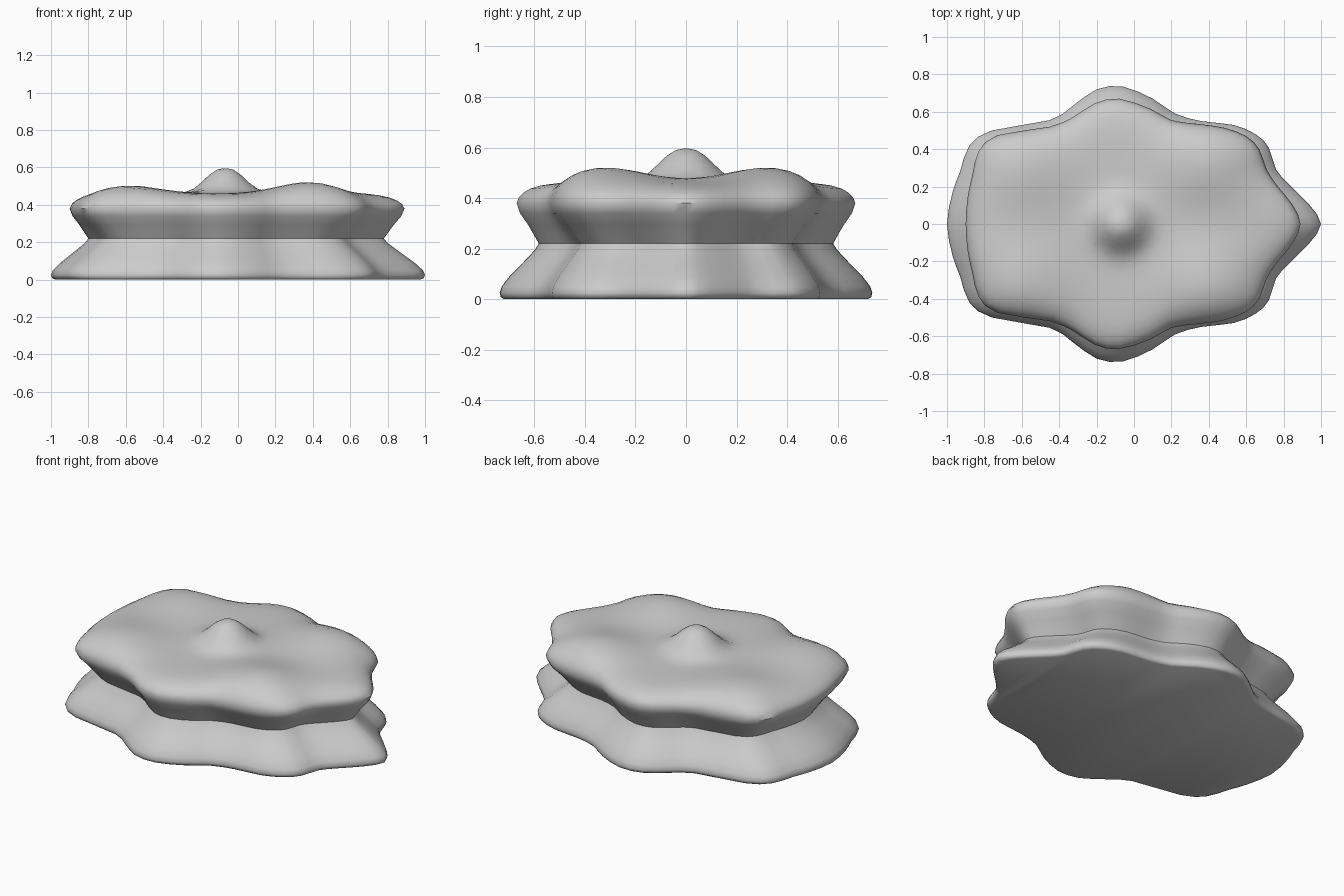
import bpy, bmesh, math

if "Cube" in bpy.data.objects:
    bpy.data.objects.remove(bpy.data.objects["Cube"])

# Half outlines (right tip round the back to the left end), mirrored across y
BASE = [(1, 0), (.94, .1), (.84, .2), (.76, .29), (.72, .41), (.65, .48), (.53, .53),
        (.36, .55), (.22, .59), (.1, .67), (-.06, .735), (-.2, .72), (-.33, .63),
        (-.45, .555), (-.76, .5), (-.88, .42), (-.93, .28), (-.97, .17), (-1, 0)]
TOP = [(.89, 0), (.85, .1), (.77, .2), (.71, .29), (.67, .4), (.6, .47), (.48, .515),
       (.34, .535), (.2, .555), (.09, .615), (-.08, .67), (-.21, .645), (-.32, .575),
       (-.45, .52), (-.73, .475), (-.83, .39), (-.865, .26), (-.89, .14), (-.9, 0)]
CX = -0.05


def outline(half, steps=2):
    """Closed smooth loop through the mirrored half outline."""
    pts = half + [(x, -y) for x, y in half[-2:0:-1]]
    n, loop = len(pts), []
    for i in range(n):
        a, b, c, d = (pts[(i + k) % n] for k in (-1, 0, 1, 2))
        for s in range(steps):
            t = s / steps
            loop.append(tuple(
                .5 * (2 * q + (r - p) * t + (2 * p - 5 * q + 4 * r - w) * t * t
                      + (3 * q - p - 3 * r + w) * t ** 3)
                for p, q, r, w in zip(a, b, c, d)))
    return loop


def scaled(loop, s):
    return [(CX + (x - CX) * s, y * s) for x, y in loop]


def top_height(x, y):
    """Upper surface: gentle swells over the corner lobes and a central knob."""
    z = .46
    for px, py, h in ((.38, .33, .062), (-.6, .3, .045)):
        for side in (1, -1):
            z += h * math.exp(-((x - px) ** 2 + (y - side * py) ** 2) / (2 * .17 ** 2))
    return z + .135 * math.exp(-(math.hypot(x + .07, y) / .135) ** 2.5)


base, top = outline(BASE), outline(TOP)
waist = scaled(base, .79)


def mix(a, b, t):
    return [(p[0] + (q[0] - p[0]) * t, p[1] + (q[1] - p[1]) * t) for p, q in zip(a, b)]


rings = []
# Flared foot narrowing to the waist
for t, z in ((.12, 0), (.03, .008), (0, .025), (.05, .05), (.25, .09), (.47, .125),
             (.69, .16), (.9, .195), (1, .22)):
    rings.append([(x, y, z) for x, y in mix(base, waist, t)])
# Waist swelling to the upper rim
for t, z in ((.2, .25), (.5, .295), (.85, .34), (1, .38)):
    rings.append([(x, y, z) for x, y in mix(waist, top, t)])
# Rounded rim and undulating upper surface
for s in (.985, .96, .92, .86, .8, .72, .64, .56, .48, .4, .33, .27, .22, .17, .12, .07, .03):
    f = (1 - s ** 10) ** .6
    rings.append([(x, y, .38 + (top_height(x, y) - .38) * f) for x, y in scaled(top, s)])

bm = bmesh.new()
loops = [[bm.verts.new(p) for p in r] for r in rings]
n = len(base)
for lo, hi in zip(loops, loops[1:]):
    for i in range(n):
        j = (i + 1) % n
        bm.faces.new((lo[i], lo[j], hi[j], hi[i]))
bm.faces.new(loops[0][::-1])
bm.faces.new(loops[-1])
bmesh.ops.recalc_face_normals(bm, faces=bm.faces)

mesh = bpy.data.meshes.new("lobed_body")
bm.to_mesh(mesh)
bm.free()
body = bpy.data.objects.new("lobed_body", mesh)
bpy.context.collection.objects.link(body)
grey = bpy.data.materials.new("light_grey")
grey.diffuse_color = (.6, .6, .6, 1)
grey.use_nodes = True
grey.node_tree.nodes["Principled BSDF"].inputs["Base Color"].default_value = grey.diffuse_color
mesh.materials.append(grey)
bpy.context.view_layer.objects.active = body
body.select_set(True)
bpy.ops.object.shade_smooth_by_angle(angle=math.radians(50))
